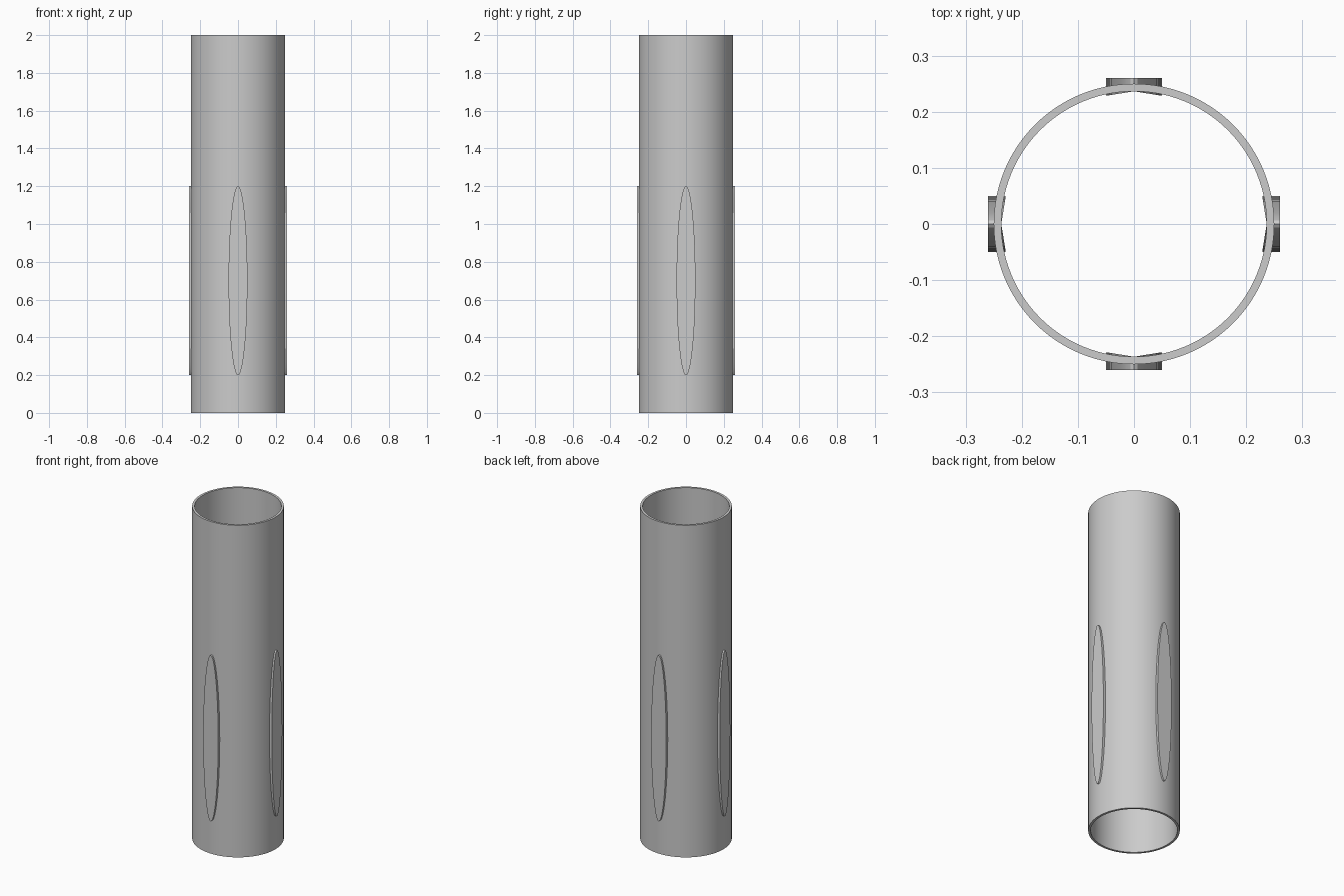
import bpy, bmesh, math
from mathutils import Matrix

if "Cube" in bpy.data.objects:
    bpy.data.objects.remove(bpy.data.objects["Cube"], do_unlink=True)

GREY = (0.6, 0.6, 0.6, 1)
grey = bpy.data.materials.new("plain grey")
grey.use_nodes = True
grey.diffuse_color = GREY
grey.node_tree.nodes["Principled BSDF"].inputs["Base Color"].default_value = GREY


def finish(bm, name):
    bmesh.ops.recalc_face_normals(bm, faces=bm.faces)
    mesh = bpy.data.meshes.new(name)
    bm.to_mesh(mesh)
    bm.free()
    mesh.materials.append(grey)
    obj = bpy.data.objects.new(name, mesh)
    bpy.context.collection.objects.link(obj)
    bpy.ops.object.select_all(action="DESELECT")
    bpy.context.view_layer.objects.active = obj
    obj.select_set(True)
    bpy.ops.object.shade_smooth_by_angle(angle=math.radians(30))
    return obj


# Open tube: a wall profile spun around the vertical axis
bm = bmesh.new()
wall = [bm.verts.new(p) for p in
        ((0.25, 0, 0), (0.25, 0, 2), (0.2365, 0, 2), (0.2365, 0, 0))]
edges = [bm.edges.new((wall[i], wall[(i + 1) % 4])) for i in range(4)]
bmesh.ops.spin(bm, geom=wall + edges, cent=(0, 0, 0), axis=(0, 0, 1),
               angle=math.tau, steps=96, use_duplicate=False)
bmesh.ops.remove_doubles(bm, verts=bm.verts, dist=0.0005)
finish(bm, "tube")


# Upright oval panel: flat outside, inner side folded along its centre line
def oval_panel(name, angle, sides=48):
    bm = bmesh.new()
    front, back = [], []
    for i in range(sides):
        a = math.tau * i / sides
        x, z = 0.05 * math.sin(a), 0.7 + 0.5 * math.cos(a)
        front.append(bm.verts.new((x, -0.26, z)))
        back.append(bm.verts.new((x, -0.2365 + 0.16 * abs(x), z)))
    half = sides // 2
    bm.faces.new(front)
    bm.faces.new(back[:half + 1])
    bm.faces.new(back[half:] + back[:1])
    for i in range(sides):
        j = (i + 1) % sides
        bm.faces.new((front[i], front[j], back[j], back[i]))
    bm.transform(Matrix.Rotation(angle, 4, "Z"))
    finish(bm, name)


for k, side in enumerate(("front", "left", "back", "right")):
    oval_panel(side + "_oval_panel", k * math.pi / 2)
